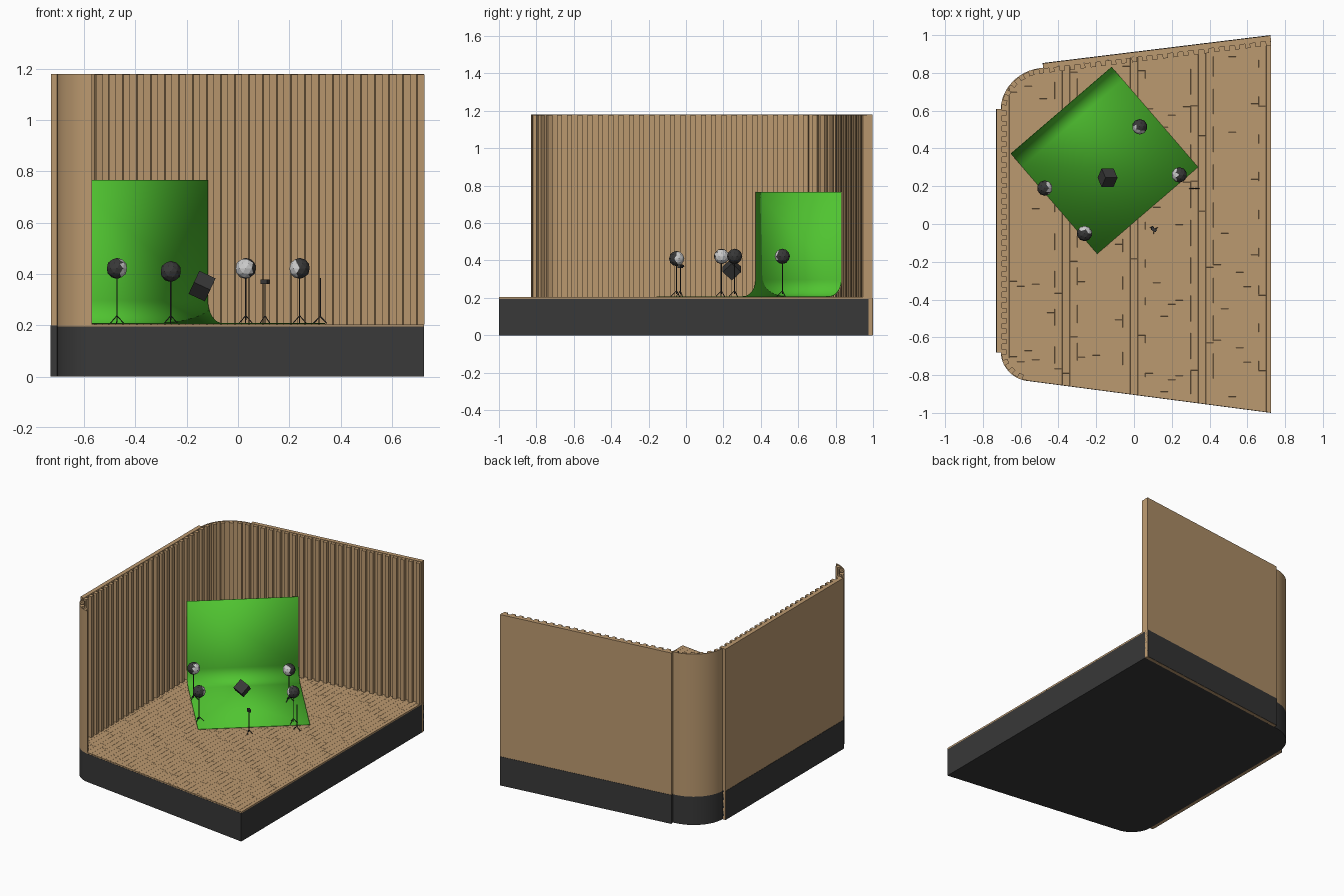
import bpy, bmesh, math, random
from mathutils import Vector, Matrix

if "Cube" in bpy.data.objects:
    bpy.data.objects.remove(bpy.data.objects["Cube"])

random.seed(4)

def material(name, rgb):
    m = bpy.data.materials.new(name)
    m.diffuse_color = (*rgb, 1)
    m.use_nodes = True
    m.node_tree.nodes["Principled BSDF"].inputs["Base Color"].default_value = m.diffuse_color
    return m

WOOD = material("wood", (0.50, 0.32, 0.16))
DARK = material("dark", (0.04, 0.04, 0.04))
GREEN = material("green", (0.08, 0.55, 0.03))
WHITE = material("white", (0.8, 0.8, 0.8))

def finish(name, bm, *mats, smooth=False):
    bmesh.ops.recalc_face_normals(bm, faces=bm.faces)
    me = bpy.data.meshes.new(name)
    bm.to_mesh(me)
    bm.free()
    for m in mats:
        me.materials.append(m)
    ob = bpy.data.objects.new(name, me)
    bpy.context.collection.objects.link(ob)
    if smooth:
        bpy.context.view_layer.objects.active = ob
        ob.select_set(True)
        bpy.ops.object.shade_smooth_by_angle(angle=math.radians(30))
        ob.select_set(False)
    return ob

def add_prism(bm, outline, z0, z1):
    f = bm.faces.new([bm.verts.new((p[0], p[1], z0)) for p in outline])
    ext = bmesh.ops.extrude_face_region(bm, geom=[f], use_keep_orig=True)
    bmesh.ops.translate(bm, vec=(0, 0, z1 - z0),
                        verts=[v for v in ext["geom"] if isinstance(v, bmesh.types.BMVert)])

def prism(name, outline, z0, z1, mat, smooth=False):
    bm = bmesh.new()
    add_prism(bm, outline, z0, z1)
    return finish(name, bm, mat, smooth=smooth)

def add_rod(bm, a, b, r=0.0025):
    a, b = Vector(a), Vector(b)
    q = (b - a).to_track_quat('Z', 'Y').to_matrix().to_4x4()
    bmesh.ops.create_cone(bm, cap_ends=True, segments=8, radius1=r, radius2=r,
                          depth=(b - a).length, matrix=Matrix.Translation((a + b) / 2) @ q)

def add_box(bm, centre, size, rot=Matrix()):
    bmesh.ops.create_cube(bm, size=1, matrix=Matrix.Translation(centre) @ rot
                          @ Matrix.Diagonal((*size, 1)))

def corner(a, c, b, n=12):
    a, b, c = Vector(a), Vector(b), Vector(c)
    p, q = a.lerp(c, 0.55), b.lerp(c, 0.55)
    return [a * (1-t)**3 + p * 3*t*(1-t)**2 + q * 3*t*t*(1-t) + b * t**3
            for t in (i / n for i in range(n + 1))]

def offset(path, d):
    out = []
    for i, p in enumerate(path):
        t = (path[min(i + 1, len(path) - 1)] - path[max(i - 1, 0)]).normalized()
        out.append(p + Vector((t.y, -t.x)) * d)   # positive = towards the room
    return out

# Wall line: front-left corner, left side, back-left corner, back side
path = (corner((-0.57, -0.83), (-0.705, -0.812), (-0.705, -0.68))
        + corner((-0.705, 0.61), (-0.705, 0.80), (-0.50, 0.825)) + [Vector((0.725, 0.975))])

# Platform
prism("platform", path + [Vector((0.725, -1.0))], 0, 0.195, DARK, True)

# Floor cut into staggered planks with shallow grooves
bm = bmesh.new()
floor_line = offset(path, 0.001)
bm.faces.new([bm.verts.new((p.x, p.y, 0.204)) for p in floor_line + [Vector((0.725, -0.999))]])

def cut(faces, co, no):
    geom = set(faces)
    for f in faces:
        geom.update(f.edges)
        geom.update(f.verts)
    bmesh.ops.bisect_plane(bm, geom=list(geom), plane_co=co, plane_no=no, dist=1e-5)

STRIP = 0.04
x = -0.66
while x < 0.72:
    cut(bm.faces[:], (x, 0, 0), (1, 0, 0))
    x += STRIP
x = -0.64
while x < 0.70:
    y = -0.95 + random.random() * 0.2
    while y < 0.95:
        cut([f for f in bm.faces if abs(f.calc_center_bounds().x - x) < STRIP * 0.4],
            (0, y, 0), (0, 1, 0))
        y += 0.2
    x += STRIP
bmesh.ops.inset_individual(bm, faces=bm.faces[:], thickness=0.001, depth=0.001)
finish("floor_planks", bm, WOOD)
prism("floor_edge", floor_line + [Vector((0.725, -0.999))], 0.194, 0.2035, WOOD)

# Curved backing wall
prism("wall_panel", path + offset(path, 0.006)[::-1], 0.195, 1.18, WOOD, True)

# Outer wall slabs with dark skirting
def slab(name, a, b):
    a, b = Vector(a), Vector(b)
    t = (b - a).normalized()
    n = Vector((-t.y, t.x))
    prism(name, [a, b, b + n * 0.023, a + n * 0.023], 0, 1.18, WOOD)
    e = t * 0.001
    prism(name + "_skirting", [a - e, b, b + n * 0.025, a - e + n * 0.025], 0.001, 0.2, DARK)

slab("left_slab", (-0.705, -0.68), (-0.705, 0.61))
slab("back_slab", (-0.48, 0.8275), (0.725, 0.975))

# Vertical slats spaced along the wall line
bm = bmesh.new()
mid = offset(path, 0.016)
dist = 0.035
for a, b in zip(mid, mid[1:]):
    L = (b - a).length
    while dist <= L and L > 0:
        p = a.lerp(b, dist / L)
        rot = Matrix.Rotation(math.atan2(b.y - a.y, b.x - a.x), 4, 'Z')
        add_box(bm, (p.x, p.y, 0.69), (0.027, 0.026, 0.975), rot)
        dist += 0.055
    dist -= L
finish("wall_slats", bm, WOOD)

# Green screen: back drop sweeping into the floor
prof = [(0, 0.767)] + [(0.09 - 0.09 * math.cos(t), 0.297 - 0.09 * math.sin(t))
                       for t in (i * math.pi / 20 for i in range(11))] + [(0.70, 0.207)]
origin, u, w = Vector((-0.652, 0.372)), Vector((0.653, -0.757)), Vector((0.534, 0.459))
bm = bmesh.new()
rows = [[bm.verts.new((*(origin + u * d + w * k), z)) for k in (0, 1)] for d, z in prof]
for r, s in zip(rows, rows[1:]):
    bm.faces.new((r[0], s[0], s[1], r[1]))
screen = finish("green_screen", bm, GREEN, smooth=True)
sol = screen.modifiers.new("thickness", 'SOLIDIFY')
sol.thickness = 0.003
sol.offset = 0

# Floating tilted cube
CUBE = Vector((-0.14, 0.245, 0.353))
bm = bmesh.new()
add_box(bm, CUBE, (0.07,) * 3,
        Matrix.Rotation(math.radians(25), 4, 'Y') @ Matrix.Rotation(math.radians(45), 4, 'X'))
finish("tilted_cube", bm, DARK)

def add_tripod(bm, x, y, top, spread=0.03, turn=0.5):
    add_rod(bm, (x, y, 0.22), (x, y, top))
    for k in range(3):
        a = turn + k * math.tau / 3
        add_rod(bm, (x, y, 0.238), (x + spread * math.cos(a), y + spread * math.sin(a), 0.208), 0.002)

# Four round lamps on tripods, bright side facing the cube
for i, (x, y, z) in enumerate([(0.03, 0.515, 0.422), (0.24, 0.26, 0.422),
                               (-0.472, 0.19, 0.422), (-0.262, -0.05, 0.41)]):
    bm = bmesh.new()
    add_tripod(bm, x, y, z - 0.03)
    finish(f"lamp_stand_{i}", bm, DARK)
    bm = bmesh.new()
    bmesh.ops.create_icosphere(bm, subdivisions=2, radius=0.041, matrix=Matrix.Translation((x, y, z)))
    aim = Vector((CUBE.x - x, CUBE.y - y, 0)).normalized()
    for f in bm.faces:
        f.material_index = int((f.calc_center_median() - Vector((x, y, z))).normalized().dot(aim) > 0.3)
    finish(f"lamp_head_{i}", bm, DARK, WHITE)

# Camera on a tripod
bm = bmesh.new()
add_tripod(bm, 0.105, -0.03, 0.365, 0.022)
turn = Matrix.Rotation(math.radians(-30), 4, 'Z')
add_box(bm, (0.105, -0.03, 0.37), (0.03, 0.016, 0.018), turn)
add_rod(bm, (0.105, -0.03, 0.37), (0.095, -0.012, 0.37), 0.006)
finish("camera_on_tripod", bm, DARK)

# Slim pole with a flat foot
bm = bmesh.new()
add_rod(bm, (0.32, 0.187, 0.23), (0.32, 0.187, 0.385), 0.003)
for s in (-1, 1):
    add_rod(bm, (0.32, 0.187, 0.235), (0.32 + s * 0.026, 0.187, 0.208), 0.0025)
finish("slim_pole", bm, DARK)
